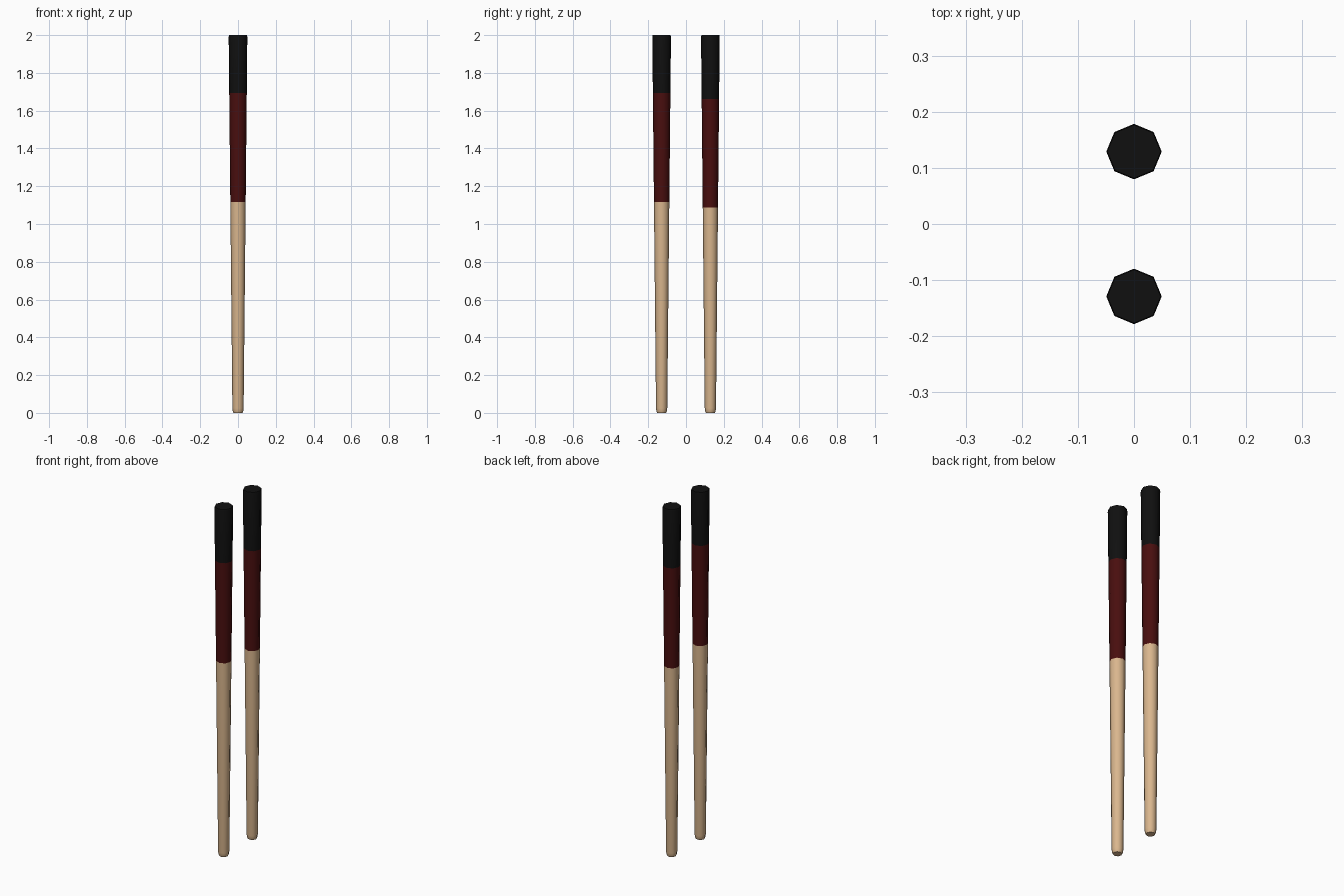
import bpy, bmesh, math

if "Cube" in bpy.data.objects:
    bpy.data.objects.remove(bpy.data.objects["Cube"])


def material(name, rgb):
    m = bpy.data.materials.new(name)
    m.diffuse_color = (*rgb, 1)
    m.use_nodes = True
    m.node_tree.nodes["Principled BSDF"].inputs["Base Color"].default_value = m.diffuse_color
    return m


MATS = [material("pale wood", (0.70, 0.47, 0.27)),
        material("dark red lacquer", (0.066, 0.0045, 0.0045)),
        material("black lacquer", (0.005, 0.005, 0.005))]


def chopstick(name, y, red_z, black_z):
    def taper(z):
        return 0.0295 + (0.0495 - 0.0295) * z / 2

    # (height, radius) rings, with small rounded ends and colour breaks
    rings = [(0, 0.024), (0.008, 0.0275), (0.025, taper(0.025)),
             (red_z, taper(red_z)), (black_z, taper(black_z)),
             (1.99, taper(1.99)), (2.0, 0.0475)]
    bm = bmesh.new()
    loops = []
    for z, r in rings:
        loops.append([bm.verts.new((r * math.cos(i * math.pi / 4),
                                    r * math.sin(i * math.pi / 4), z))
                      for i in range(8)])
    for a, b in zip(loops, loops[1:]):
        for i in range(8):
            j = (i + 1) % 8
            bm.faces.new((a[i], a[j], b[j], b[i]))
    bm.faces.new(loops[0][::-1])
    bm.faces.new(loops[-1])
    # colour bands by height
    for f in bm.faces:
        z = f.calc_center_median().z
        f.material_index = 2 if z > black_z else 1 if z > red_z else 0
    mesh = bpy.data.meshes.new(name)
    bm.to_mesh(mesh)
    bm.free()
    for m in MATS:
        mesh.materials.append(m)
    ob = bpy.data.objects.new(name, mesh)
    ob.location.y = y
    bpy.context.collection.objects.link(ob)
    bpy.ops.object.select_all(action='DESELECT')
    ob.select_set(True)
    bpy.context.view_layer.objects.active = ob
    bpy.ops.object.shade_smooth_by_angle(angle=math.radians(50))


chopstick("front_chopstick", -0.129, 1.117, 1.693)
chopstick("back_chopstick", 0.129, 1.088, 1.663)
